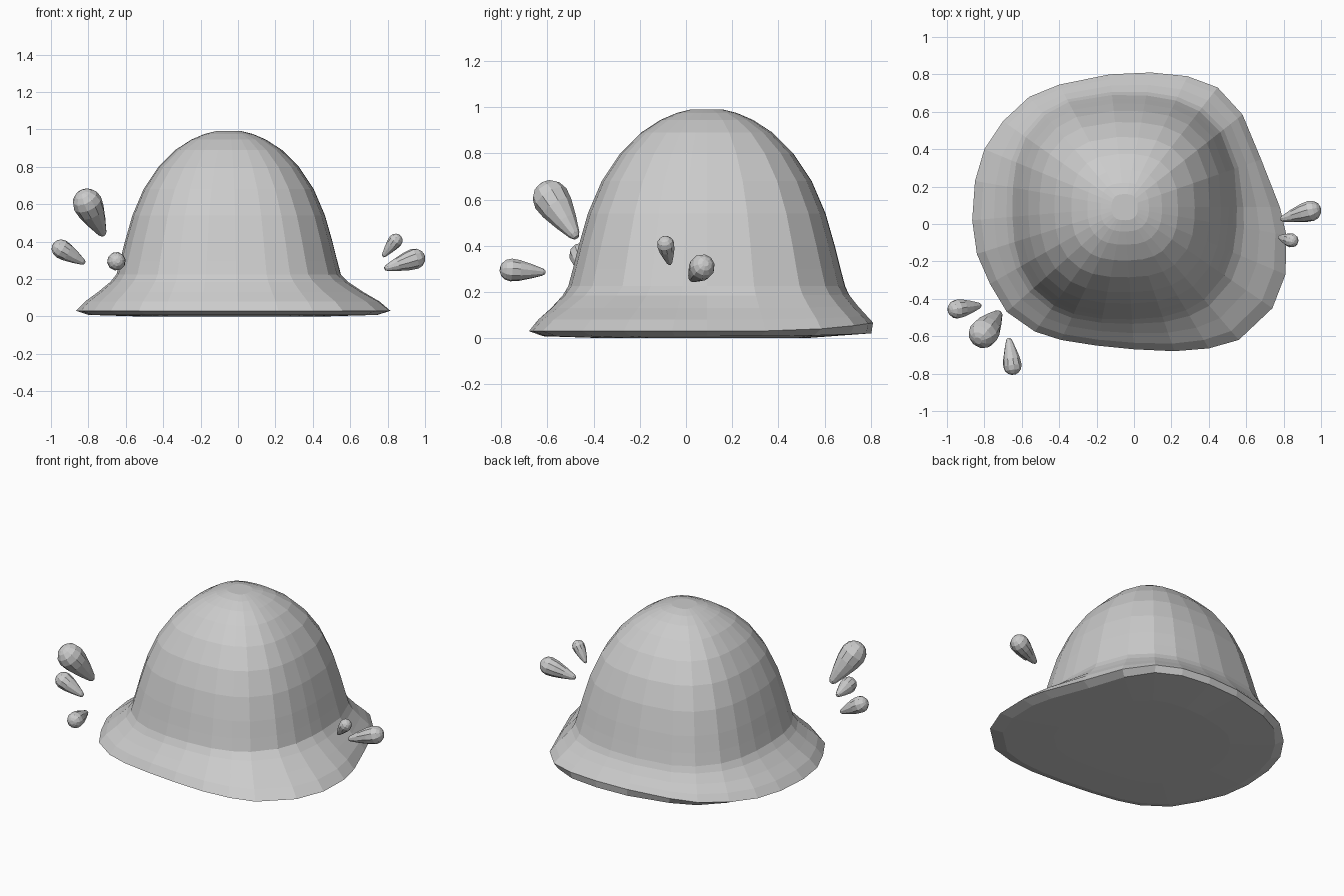
import bpy, bmesh, math
from mathutils import Vector

cube = bpy.data.objects.get("Cube")
if cube:
    bpy.data.objects.remove(cube, do_unlink=True)

grey = bpy.data.materials.new("mid grey")
grey.use_nodes = True
COLOUR = (0.6, 0.6, 0.6, 1)
grey.diffuse_color = COLOUR
grey.node_tree.nodes["Principled BSDF"].inputs["Base Color"].default_value = COLOUR


def loft(name, rings):
    """Skin closed rings of points, capping both ends."""
    bm = bmesh.new()
    loops = [[bm.verts.new(p) for p in ring] for ring in rings]
    for a, b in zip(loops, loops[1:]):
        for i in range(len(a)):
            j = (i + 1) % len(a)
            bm.faces.new((a[i], a[j], b[j], b[i]))
    bm.faces.new(loops[0])
    bm.faces.new(loops[-1])
    bmesh.ops.recalc_face_normals(bm, faces=bm.faces)
    mesh = bpy.data.meshes.new(name)
    bm.to_mesh(mesh)
    bm.free()
    mesh.materials.append(grey)
    obj = bpy.data.objects.new(name, mesh)
    bpy.context.collection.objects.link(obj)
    return obj


# Body: rounded-square dome flaring into an uneven puddle rim
CENTRE = Vector((-0.05, 0.09))
RIM = [Vector(p) for p in (
    (.81, -.27), (.815, -.06), (.78, .09), (.68, .345), (.58, .585), (.447, .73),
    (.286, .79), (.09, .81), (-.13, .80), (-.40, .745), (-.56, .68), (-.70, .55),
    (-.80, .40), (-.85, .23), (-.865, .02), (-.84, -.16), (-.77, -.32), (-.68, -.47),
    (-.53, -.575), (-.39, -.62), (-.2, -.65), (0, -.67), (.216, -.68), (.40, -.665),
    (.56, -.62), (.74, -.45))]
# height and half width of each dome ring
DOME = ((.99, .07), (.975, .13), (.945, .20), (.89, .285), (.80, .375), (.68, .455),
        (.54, .515), (.40, .555), (.30, .58), (.225, .60))
# height and blend from dome base to rim
FLARE = ((.185, .15), (.13, .46), (.08, .78))


def dome_point(rim, radius):
    d = (rim - CENTRE).normalized()
    n = 2.65
    return CENTRE + d * radius / (abs(d.x) ** n + abs(d.y) ** n) ** (1 / n)


def back_lift(p):
    return max(0, p.y / 0.8) ** 4


rings = [[(*dome_point(p, r), z) for p in RIM] for z, r in DOME]
rings += [[(*dome_point(p, .60).lerp(p, t), z + .02 * t * back_lift(p)) for p in RIM]
          for z, t in FLARE]
rings.append([(*p, .03 + .035 * back_lift(p)) for p in RIM])
# the underside tucks in, except at the back where the rim is thicker
rings.append([(*CENTRE.lerp(p, .92 + .07 * min(1, back_lift(p))), .008 + .012 * back_lift(p))
              for p in RIM])
rings.append([(*CENTRE.lerp(p, .6), 0) for p in RIM])
loft("bell_body", rings)


# Flying teardrops: blunt narrow end toward the body, round end outward
def droplet(name, tip, bulb, radius, sides=10):
    tip, bulb = Vector(tip), Vector(bulb)
    axis = (bulb - tip).normalized()
    u = axis.orthogonal().normalized()
    v = axis.cross(u)
    length = (bulb - tip).length
    # distance along the axis and width
    profile = [(0, .17), (.07 * length, .31), (.4 * length, .63), (.75 * length, .91)]
    profile += [(length + radius * math.sin(a), math.cos(a))
                for a in map(math.radians, (0, 30, 55, 75))]
    loft(name, [[tip + axis * d + (u * math.cos(t) + v * math.sin(t)) * radius * w
                 for t in (math.tau * k / sides for k in range(sides))]
                for d, w in profile])


droplet("large_droplet_right", (-.72, -.475, .435), (-.805, -.585, .605), .08)
droplet("outer_droplet_right", (-.82, -.435, .285), (-.945, -.455, .36), .052)
droplet("front_droplet_right", (-.67, -.61, .285), (-.65, -.757, .295), .05)
droplet("outer_droplet_left", (.785, .025, .255), (.945, .07, .308), .056)
droplet("small_droplet_left", (.775, -.07, .32), (.842, -.088, .405), .038)
